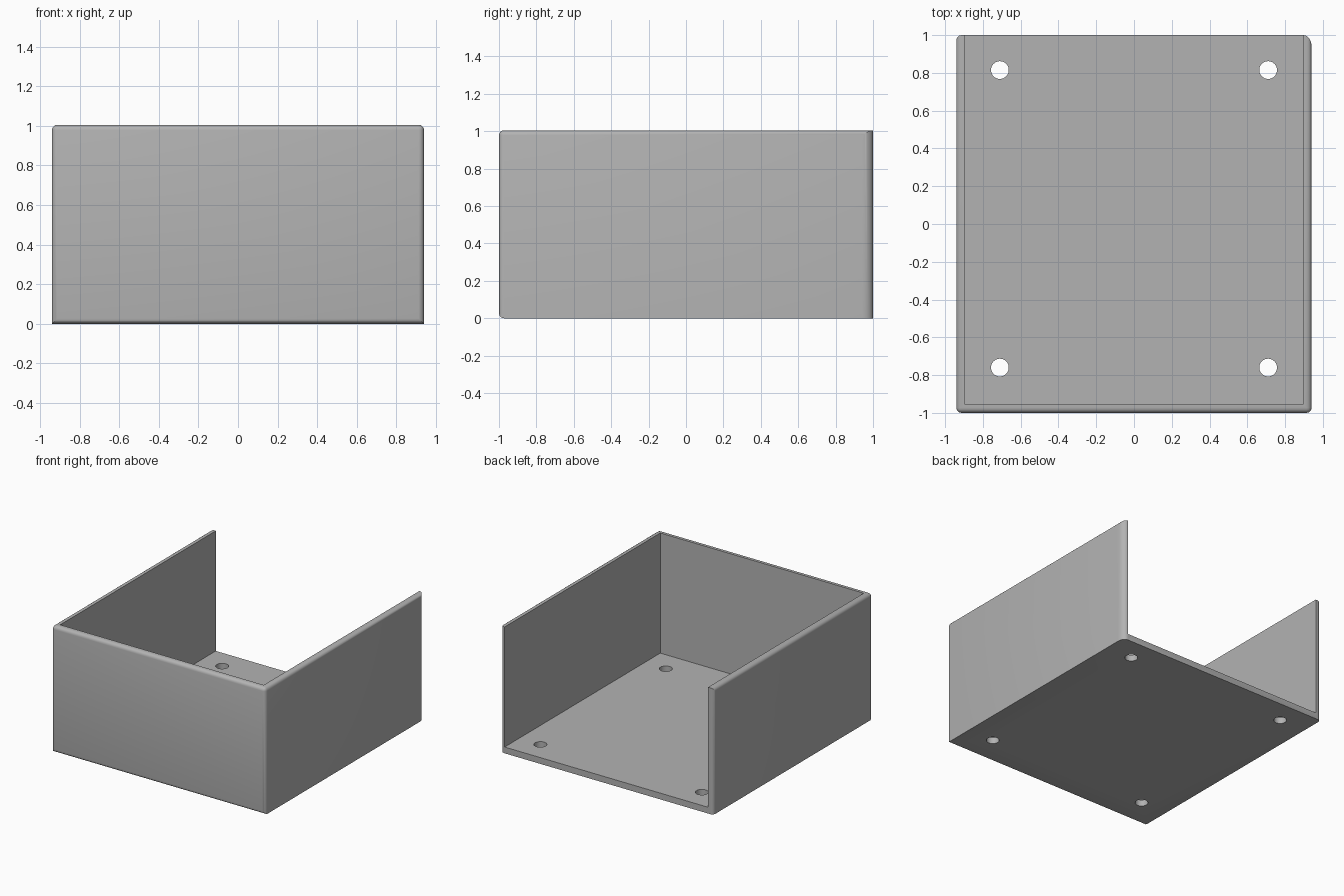
import bpy, bmesh, math
from mathutils import Matrix, Vector

if "Cube" in bpy.data.objects:
    bpy.data.objects.remove(bpy.data.objects["Cube"], do_unlink=True)

HX, HY, TOP = 0.94, 1.0, 1.005      # half width, half depth, height
WALL, FLOOR, ROUND = 0.045, 0.05, 0.027

grey = bpy.data.materials.new("light grey")
grey.use_nodes = True
colour = (0.45, 0.45, 0.45, 1)
grey.diffuse_color = colour
grey.node_tree.nodes["Principled BSDF"].inputs["Base Color"].default_value = colour


def finish(name, bm):
    bmesh.ops.recalc_face_normals(bm, faces=bm.faces)
    mesh = bpy.data.meshes.new(name)
    bm.to_mesh(mesh)
    bm.free()
    mesh.materials.append(grey)
    obj = bpy.data.objects.new(name, mesh)
    bpy.context.collection.objects.link(obj)
    return obj


def box(lo, hi):
    bm = bmesh.new()
    lo, hi = Vector(lo), Vector(hi)
    size = Matrix.Diagonal((hi - lo).to_4d())
    size[3][3] = 1
    bmesh.ops.create_cube(bm, size=1, matrix=Matrix.Translation((lo + hi) / 2) @ size)
    return bm


def cut(body, name, bm):
    cutter = finish(name, bm)
    cutter.hide_render = True
    mod = body.modifiers.new(name, "BOOLEAN")
    mod.operation, mod.solver, mod.object = "DIFFERENCE", "EXACT", cutter
    bpy.context.view_layer.objects.active = body
    bpy.ops.object.modifier_apply(modifier=name)
    bpy.data.objects.remove(cutter, do_unlink=True)


# Outer block: rounded rim, front edges and one rear upright edge
def is_rounded(edge):
    mid = (edge.verts[0].co + edge.verts[1].co) / 2
    front, back = mid.y < -0.9, mid.y > 0.9
    if mid.z > 0.9:
        return not back
    if mid.z < 0.1:
        return front
    return front or mid.x < 0


bm = box((-HX, -HY, 0), (HX, HY, TOP))
bmesh.ops.bevel(bm, geom=[e for e in bm.edges if is_rounded(e)], offset=ROUND,
                segments=4, profile=0.5, affect="EDGES")
tray = finish("open_backed_tray", bm)

# Hollow interior, open at the top and the back
cut(tray, "interior", box((-HX + WALL, -HY + WALL, FLOOR), (HX - WALL, 2, 2)))

# Larger rounding on the other rear upright edge
bm = bmesh.new()
rx, ry = WALL - 0.002, 0.06
profile = [(HX + 0.1, HY + 0.1), (HX - rx, HY + 0.1)]
for i in range(7):
    a = math.pi / 2 * (1 - i / 6)
    profile.append((HX - rx + rx * math.cos(a), HY - ry + ry * math.sin(a)))
profile.append((HX + 0.1, HY - ry))
face = bm.faces.new([bm.verts.new((x, y, -0.1)) for x, y in profile])
grown = bmesh.ops.extrude_face_region(bm, geom=[face])["geom"]
bmesh.ops.translate(bm, vec=(0, 0, 2), verts=[v for v in grown if isinstance(v, bmesh.types.BMVert)])
cut(tray, "rear_corner", bm)

# Screw holes through the floor
bm = bmesh.new()
for x in (-0.71, 0.71):
    for y in (-0.76, 0.815):
        bmesh.ops.create_cone(bm, cap_ends=True, segments=32, radius1=0.047, radius2=0.047,
                              depth=0.4, matrix=Matrix.Translation((x, y, 0)))
cut(tray, "screw_holes", bm)

tray.select_set(True)
bpy.context.view_layer.objects.active = tray
bpy.ops.object.shade_smooth_by_angle(angle=math.radians(30))
